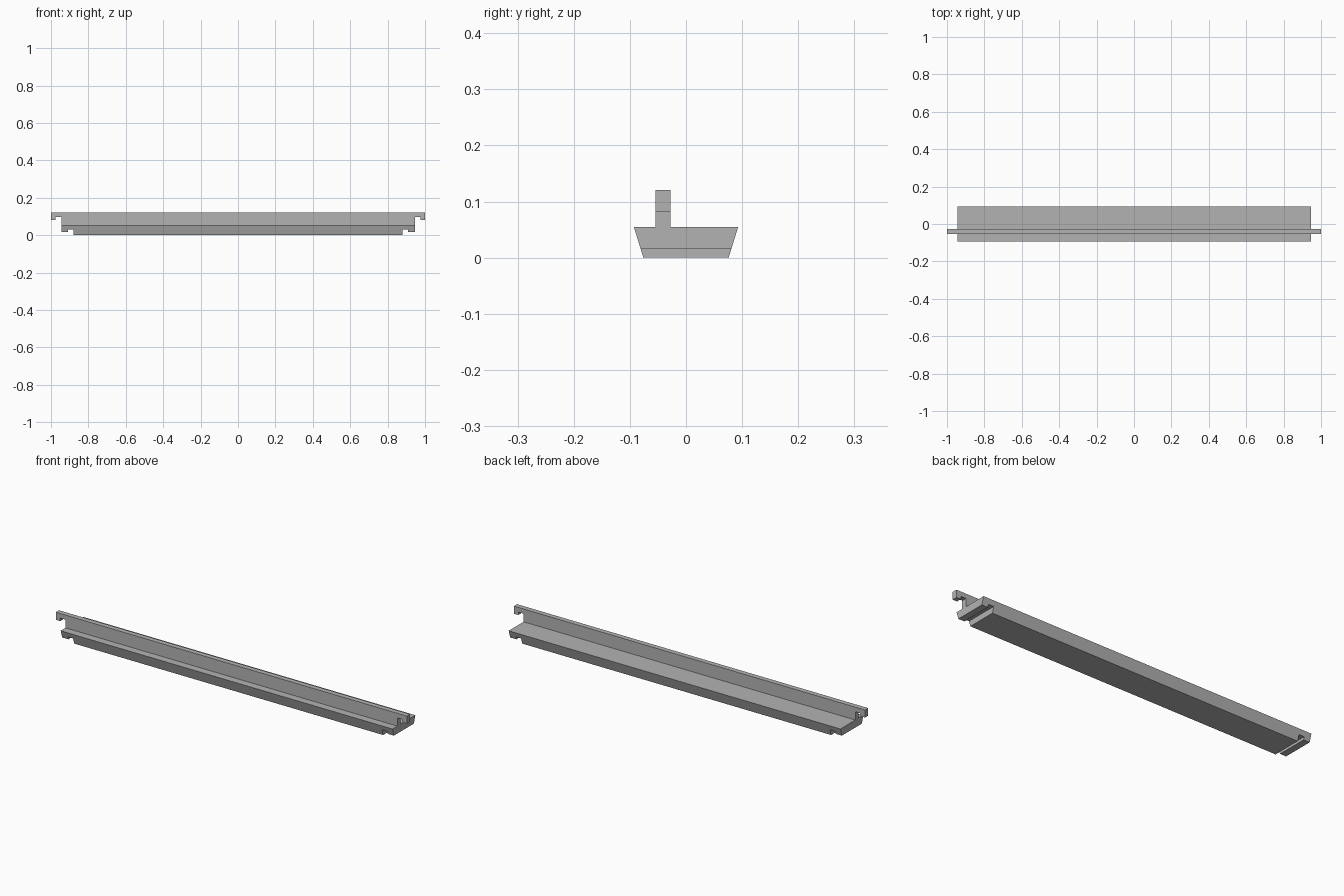
import bpy
import bmesh

cube = bpy.data.objects.get("Cube")
if cube:
    bpy.data.objects.remove(cube, do_unlink=True)

grey = bpy.data.materials.new("plain_grey")
grey.use_nodes = True
colour = (0.45, 0.45, 0.45, 1)
grey.diffuse_color = colour
grey.node_tree.nodes["Principled BSDF"].inputs["Base Color"].default_value = colour


def mirrored_extrusion(name, half, y_range):
    """Extrude a left-right symmetric xz outline; y_range(z) gives front and back."""
    outline = half + [(-x, z) for x, z in reversed(half)]
    bm = bmesh.new()
    front = [bm.verts.new((x, y_range(z)[0], z)) for x, z in outline]
    back = [bm.verts.new((x, y_range(z)[1], z)) for x, z in outline]
    bm.faces.new(front)
    bm.faces.new(back[::-1])
    for i in range(len(outline)):
        j = (i + 1) % len(outline)
        bm.faces.new((front[j], front[i], back[i], back[j]))
    bmesh.ops.recalc_face_normals(bm, faces=bm.faces)
    mesh = bpy.data.meshes.new(name)
    bm.to_mesh(mesh)
    bm.free()
    mesh.materials.append(grey)
    obj = bpy.data.objects.new(name, mesh)
    bpy.context.collection.objects.link(obj)
    return obj


BASE_TOP = 0.055
END = 0.945


def flared(z):
    y = 0.076 + 0.017 * z / BASE_TOP
    return -y, y


# Flared base beam with a notch and raised lip under each end
mirrored_extrusion("base_beam", [
    (0.88, 0), (0.88, 0.03), (0.91, 0.03), (0.91, 0.016),
    (END, 0.016), (END, BASE_TOP)], flared)

# Upright rail with a downturned hook at each end
mirrored_extrusion("hooked_rail", [
    (END, BASE_TOP), (END, 0.097), (0.975, 0.097), (0.975, 0.082),
    (1, 0.082), (1, 0.121)], lambda z: (-0.054, -0.028))
